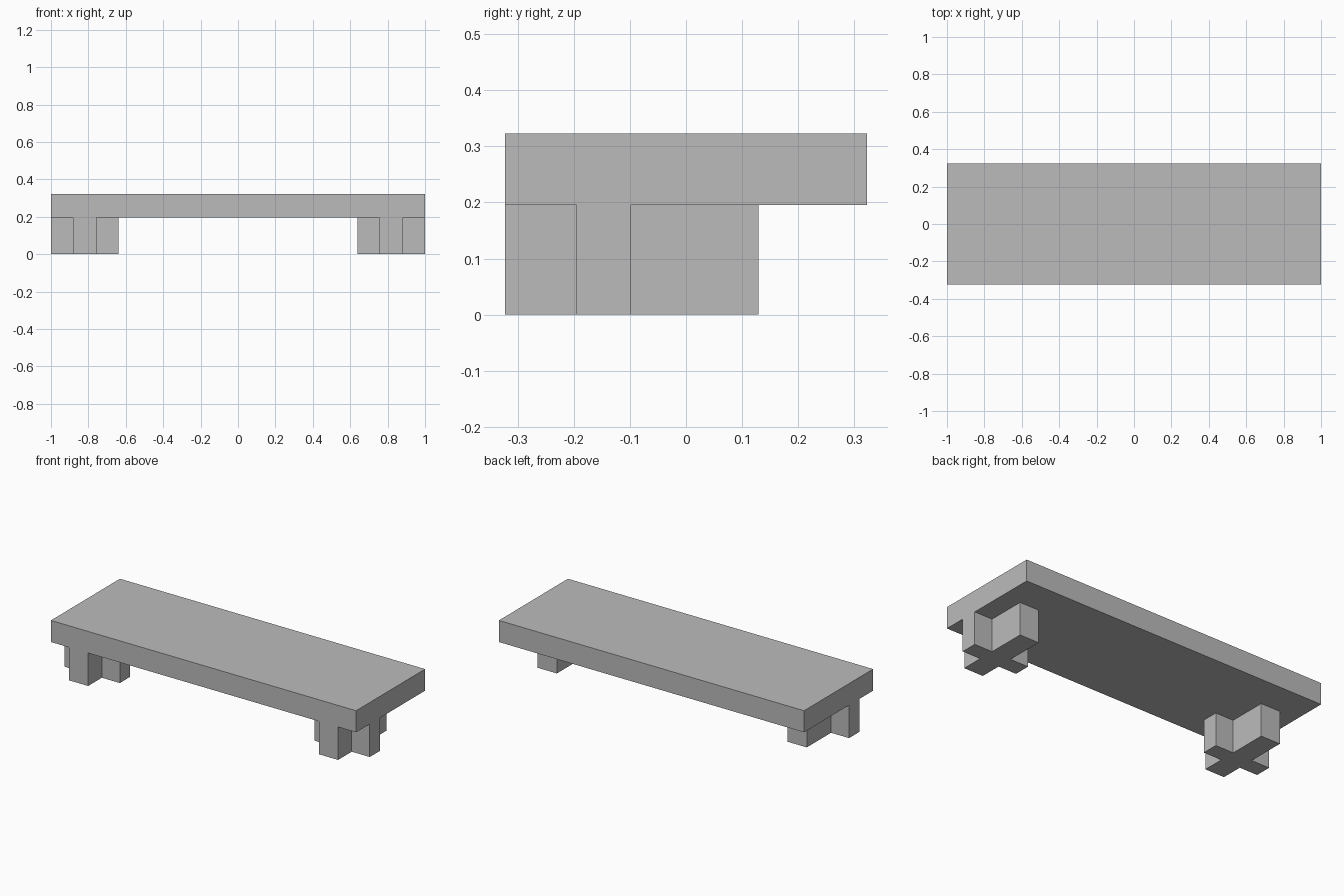
import bpy
import bmesh

cube = bpy.data.objects.get("Cube")
if cube:
    bpy.data.objects.remove(cube, do_unlink=True)

HALF_X, HALF_Y = 1.0, 0.323
LEG_TOP, TOP = 0.195, 0.323

grey = bpy.data.materials.new("plain grey")
grey.use_nodes = True
grey.diffuse_color = (0.5, 0.5, 0.5, 1)
grey.node_tree.nodes["Principled BSDF"].inputs["Base Color"].default_value = (0.5, 0.5, 0.5, 1)


def prism(name, outline, z0, z1):
    """Extrude a flat outline from z0 up to z1."""
    bm = bmesh.new()
    base = bm.faces.new([bm.verts.new((x, y, z0)) for x, y in outline])
    top = bmesh.ops.extrude_face_region(bm, geom=[base], use_keep_orig=True)
    verts = [v for v in top["geom"] if isinstance(v, bmesh.types.BMVert)]
    bmesh.ops.translate(bm, verts=verts, vec=(0, 0, z1 - z0))
    bmesh.ops.recalc_face_normals(bm, faces=bm.faces)
    mesh = bpy.data.meshes.new(name)
    bm.to_mesh(mesh)
    bm.free()
    mesh.materials.append(grey)
    obj = bpy.data.objects.new(name, mesh)
    bpy.context.collection.objects.link(obj)
    return obj


# Thick flat slab
prism("bench_top", [(-HALF_X, -HALF_Y), (HALF_X, -HALF_Y),
                    (HALF_X, HALF_Y), (-HALF_X, HALF_Y)], LEG_TOP, TOP)

# Cross-shaped legs, flush with the front and the ends of the slab
x0, x1, x2, x3 = 0.638, 0.756, 0.882, HALF_X
y0, y1, y2, y3 = -HALF_Y, -0.195, -0.098, 0.129
cross = [(x1, y0), (x2, y0), (x2, y1), (x3, y1), (x3, y2), (x2, y2),
         (x2, y3), (x1, y3), (x1, y2), (x0, y2), (x0, y1), (x1, y1)]
for name, side in (("left_leg", 1), ("right_leg", -1)):
    prism(name, [(side * x, y) for x, y in cross], 0, LEG_TOP)
